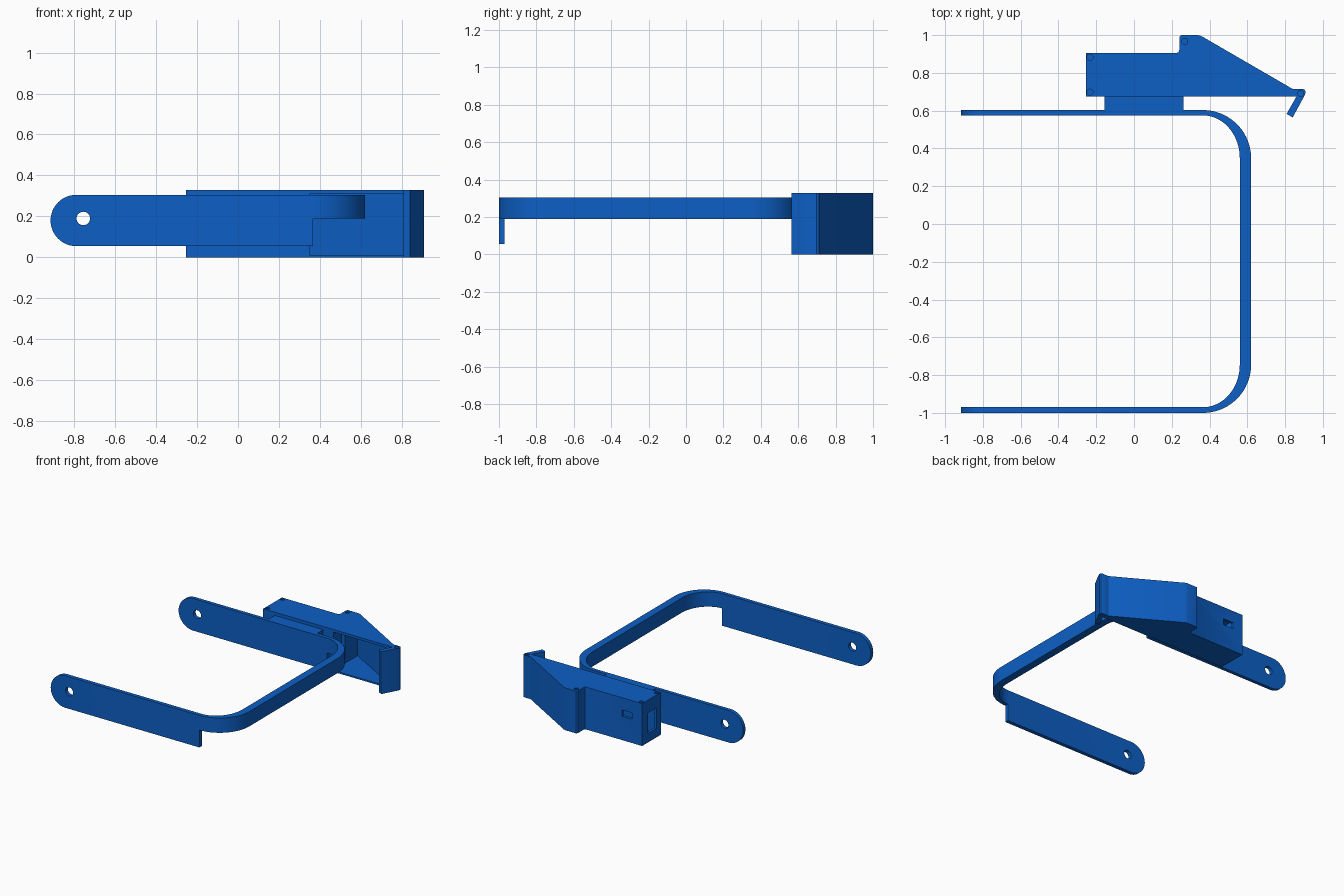
import bpy, bmesh, math
from mathutils import Vector

if "Cube" in bpy.data.objects:
    bpy.data.objects.remove(bpy.data.objects["Cube"])

blue = bpy.data.materials.new("strong blue")
blue.diffuse_color = (0.004, 0.115, 0.56, 1)
blue.use_nodes = True
blue.node_tree.nodes["Principled BSDF"].inputs["Base Color"].default_value = blue.diffuse_color


def prism(name, pts, lo, hi, axis="z"):
    """Extrude a plan (x, y) along z, or a side profile (x, z) along y."""
    bm = bmesh.new()
    place = (lambda p, h: (p[0], p[1], h)) if axis == "z" else (lambda p, h: (p[0], h, p[1]))
    face = bm.faces.new([bm.verts.new(place(p, lo)) for p in pts])
    ext = bmesh.ops.extrude_face_region(bm, geom=[face])
    move = Vector(place((0, 0), hi - lo))
    bmesh.ops.translate(bm, vec=move, verts=[v for v in ext["geom"] if isinstance(v, bmesh.types.BMVert)])
    bmesh.ops.recalc_face_normals(bm, faces=bm.faces)
    mesh = bpy.data.meshes.new(name)
    bm.to_mesh(mesh)
    bm.free()
    mesh.materials.append(blue)
    obj = bpy.data.objects.new(name, mesh)
    bpy.context.collection.objects.link(obj)
    return obj


def box(name, x0, x1, y0, y1, z0, z1):
    return prism(name, [(x0, y0), (x1, y0), (x1, y1), (x0, y1)], z0, z1)


def arc(cx, cy, rx, ry, a0, a1, n):
    angles = [math.radians(a0 + (a1 - a0) * i / n) for i in range(n + 1)]
    return [(cx + rx * math.cos(a), cy + ry * math.sin(a)) for a in angles]


def carve(obj, cutter, operation="DIFFERENCE"):
    mod = obj.modifiers.new("cut", "BOOLEAN")
    mod.operation, mod.solver, mod.object = operation, "EXACT", cutter
    cutter.hide_render = True
    bpy.context.view_layer.objects.active = obj
    bpy.ops.object.modifier_apply(modifier=mod.name)
    bpy.data.objects.remove(cutter)


def finish(obj):
    bpy.ops.object.select_all(action="DESELECT")
    obj.select_set(True)
    bpy.context.view_layer.objects.active = obj
    bpy.ops.object.shade_smooth_by_angle(angle=math.radians(30))


# U-shaped bow: two thin arms joined by a thicker crossbar
bow_x, front_y, rear_y = 0.365, -0.745, 0.348
plan = [(-0.95, -1.0)]
plan += arc(bow_x, front_y, 0.255, 0.255, -90, 0, 20)
plan += arc(bow_x, rear_y, 0.255, 0.255, 0, 90, 20)
plan += [(-0.95, 0.603), (-0.95, 0.575)]
plan += arc(bow_x, rear_y, 0.195, 0.227, 90, 0, 20)
plan += arc(bow_x, front_y, 0.195, 0.225, 0, -90, 20)
plan += [(-0.95, -0.97)]
bow = prism("bow_frame", plan, 0.0, 0.4)

# Side shape: rounded arm ends, lower step where the bow narrows
side = arc(-0.79, 0.18, 0.125, 0.125, 90, 270, 24)
side += [(0.367, 0.055), (0.367, 0.19), (0.7, 0.19), (0.7, 0.305)]
carve(bow, prism("side_shape", side, -1.1, 0.7, "y"), "INTERSECT")
carve(bow, prism("arm_hole", arc(-0.755, 0.19, 0.033, 0.033, 0, 345, 23), -1.1, 0.7, "y"))
finish(bow)

# Block joining the rear arm to the housing
mount = box("mount_block", -0.155, 0.262, 0.595, 0.68, 0.055, 0.305)

# Housing with a sloped back and an angled lip at the right
outline = [(-0.255, 0.675), (0.86, 0.675), (0.808, 0.583), (0.84, 0.564),
           (0.904, 0.682), (0.909, 0.697), (0.904, 0.71), (0.893, 0.715), (0.84, 0.715),
           (0.355, 0.996), (0.34, 1.0), (0.25, 1.0), (0.24, 0.99),
           (0.24, 0.922), (0.236, 0.91), (0.225, 0.905), (-0.255, 0.905)]
housing = prism("housing", outline, 0.0, 0.33)

# Open pocket at the right, closed chamber at the left
pocket = [(0.35, 0.65), (0.82, 0.65), (0.82, 0.703), (0.35, 0.974)]
carve(housing, prism("pocket", pocket, 0.012, 0.31))
carve(housing, box("chamber", -0.235, 0.32, 0.695, 0.885, 0.015, 0.31))

# End window, back slot and wire passage
carve(housing, box("end_window", -0.3, -0.2, 0.73, 0.83, 0.07, 0.23))
carve(housing, box("back_slot", -0.17, -0.08, 0.86, 0.95, 0.185, 0.235))
carve(housing, box("wire_passage", 0.3, 0.37, 0.78, 0.82, 0.05, 0.25))

# Shallow round screw recesses in the top
for x, y in [(-0.233, 0.883), (-0.233, 0.698), (0.268, 0.967), (0.883, 0.692)]:
    carve(housing, prism("screw_recess", arc(x, y, 0.016, 0.016, 0, 337.5, 15), 0.322, 0.36))
finish(housing)
